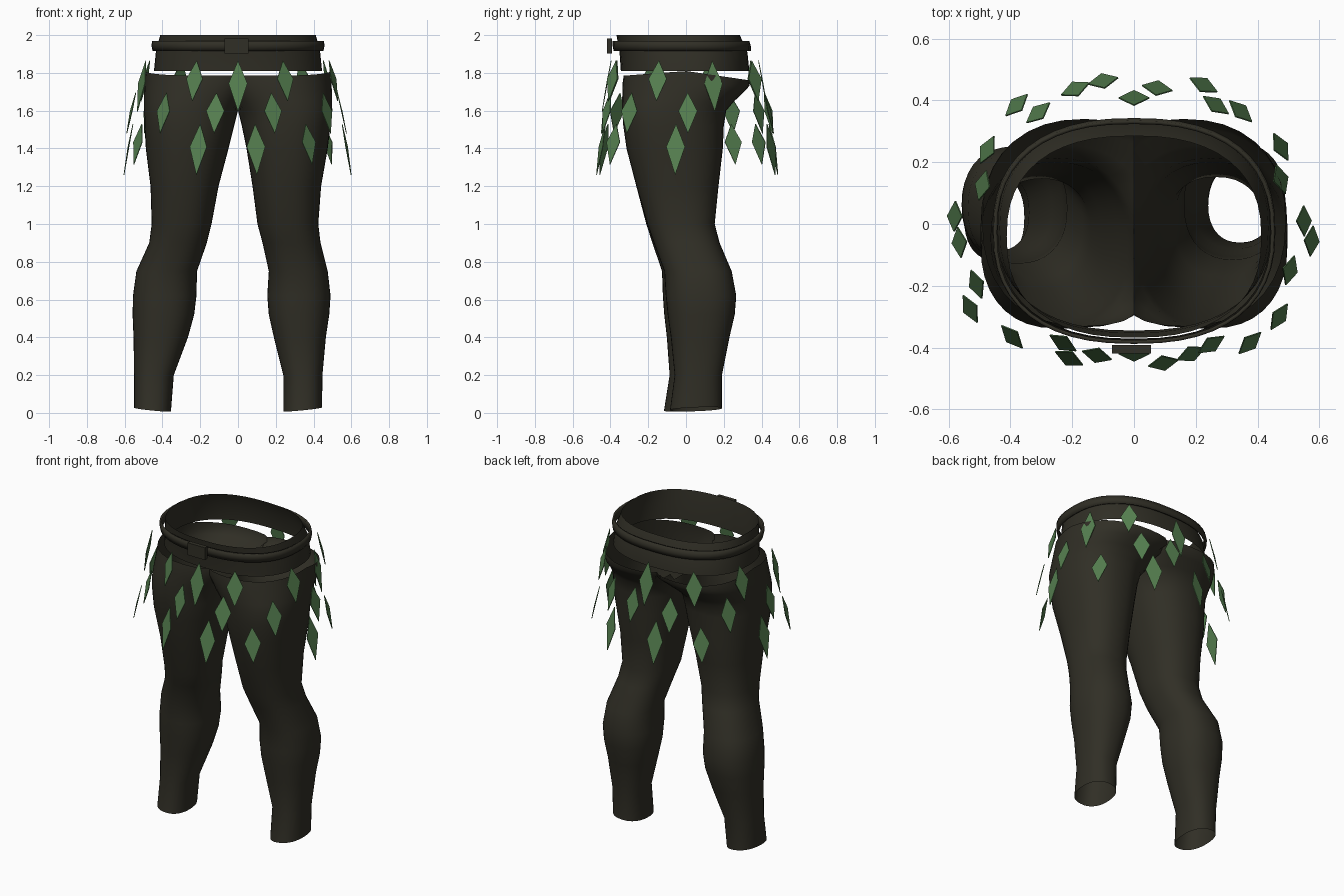
import bpy, bmesh, math
from mathutils import Vector

if "Cube" in bpy.data.objects:
    bpy.data.objects.remove(bpy.data.objects["Cube"])


def material(name, col):
    m = bpy.data.materials.new(name)
    m.diffuse_color = (*col, 1)
    m.use_nodes = True
    m.node_tree.nodes["Principled BSDF"].inputs["Base Color"].default_value = m.diffuse_color
    return m


CLOTH = material("dark olive cloth", (0.030, 0.028, 0.019))
LEAF = material("leaf green", (0.092, 0.214, 0.080))


def finish(name, bm, mat, smooth=True):
    me = bpy.data.meshes.new(name)
    bm.to_mesh(me)
    bm.free()
    me.materials.append(mat)
    ob = bpy.data.objects.new(name, me)
    bpy.context.collection.objects.link(ob)
    if smooth:
        bpy.ops.object.select_all(action='DESELECT')
        bpy.context.view_layer.objects.active = ob
        ob.select_set(True)
        bpy.ops.object.shade_smooth_by_angle(angle=math.radians(50))
    return ob


def section(x0, x1, y0, y1, n=36, p=2.3):
    """Superellipse outline filling the given x and y range."""
    pts = []
    for i in range(n):
        a = 2 * math.pi * i / n
        c, s = math.cos(a), math.sin(a)
        pts.append(((x0 + x1) / 2 + (x1 - x0) / 2 * math.copysign(abs(c) ** (2 / p), c),
                    (y0 + y1) / 2 + (y1 - y0) / 2 * math.copysign(abs(s) ** (2 / p), s)))
    return pts


def loft(bm, rings):
    vs = [[bm.verts.new(p) for p in r] for r in rings]
    n = len(vs[0])
    for a, b in zip(vs, vs[1:]):
        for i in range(n):
            j = (i + 1) % n
            bm.faces.new((a[i], a[j], b[j], b[i]))


# trousers: z, front y, back y, left inner/outer |x|, right inner/outer x
LEGS = [
    (0.02, -0.085, 0.190, 0.355, 0.550, 0.240, 0.445),
    (0.20, -0.060, 0.190, 0.340, 0.550, 0.240, 0.447),
    (0.40, -0.080, 0.230, 0.265, 0.553, 0.190, 0.465),
    (0.52, -0.097, 0.258, 0.232, 0.558, 0.163, 0.483),
    (0.62, -0.107, 0.266, 0.220, 0.556, 0.155, 0.490),
    (0.75, -0.115, 0.242, 0.217, 0.538, 0.163, 0.475),
    (0.90, -0.170, 0.178, 0.165, 0.470, 0.130, 0.437),
    (1.00, -0.205, 0.152, 0.140, 0.457, 0.103, 0.425),
    (1.20, -0.263, 0.172, 0.103, 0.463, 0.077, 0.440),
    (1.40, -0.315, 0.195, 0.050, 0.488, 0.045, 0.475),
    (1.52, -0.332, 0.200, 0.020, 0.495, 0.020, 0.490),
    (1.60, -0.338, 0.213, 0.000, 0.497, 0.000, 0.497),
    (1.65, -0.338, 0.255, -0.05, 0.497, -0.05, 0.497),
    (1.70, -0.337, 0.308, -0.10, 0.497, -0.10, 0.497),
    (1.75, -0.335, 0.335, -0.15, 0.495, -0.15, 0.495),
    (1.81, -0.330, 0.340, -0.17, 0.490, -0.17, 0.490),
]
bm = bmesh.new()
for side in (-1, 1):
    rings = []
    for z, y0, y1, li, lo, ri, ro in LEGS:
        xi, xo = (li, lo) if side < 0 else (ri, ro)
        dy = -0.032 * max(0, 1 - z / 1.2) if side < 0 else 0
        ring = []
        for x, y in section(xi, xo, y0 + dy, y1 + dy):
            h = z
            if z > 1.8:      # waist edge dips at front and back
                h -= 0.05 * max(0, y / 0.34) + 0.025 * max(0, -y / 0.33)
            elif z > 1.74:
                h -= 0.02 * max(0, y / 0.34)
            elif z < 0.1:    # slanted ankle hem
                h += 0.10 * (x - (xi + xo) / 2) + 0.04 * y - 0.003
            ring.append((side * max(x, 0), y, max(h, 0)))
        rings.append(ring)
    loft(bm, rings)
# open the pelvis between the legs and weld the centre seam
inner = [f for f in bm.faces if all(abs(v.co.x) < 1e-4 for v in f.verts)]
bmesh.ops.delete(bm, geom=inner, context='FACES')
bmesh.ops.remove_doubles(bm, verts=bm.verts, dist=0.0005)
bmesh.ops.recalc_face_normals(bm, faces=bm.faces)
finish("trousers", bm, CLOTH)


def band(name, levels, thick=0.0):
    bm = bmesh.new()
    loft(bm, [[(x, y, z) for x, y in section(-w, w, y0, y1, 48, 2.4)]
              for z, w, y0, y1 in levels])
    ob = finish(name, bm, CLOTH)
    if thick:
        mod = ob.modifiers.new("thickness", 'SOLIDIFY')
        mod.thickness = thick
    return ob


# waistband and belt
band("waistband", [(1.81, 0.445, -0.345, 0.335), (1.91, 0.435, -0.352, 0.325),
                   (2.00, 0.412, -0.368, 0.285)])
band("belt", [(1.915, 0.452, -0.383, 0.343), (1.942, 0.458, -0.388, 0.343),
              (1.970, 0.455, -0.388, 0.335)], 0.012)

# belt buckle
bm = bmesh.new()
bmesh.ops.create_cube(bm, size=1)
for v in bm.verts:
    v.co = Vector((v.co.x * 0.125 - 0.008, v.co.y * 0.027 - 0.405, v.co.z * 0.08 + 1.943))
finish("buckle", bm, CLOTH, False)

# skirt of hanging leaves, three rows: top height and (x, y) of each leaf
ROWS = {
    1.865: [(0, -.42), (.25, -.39), (.505, -.15), (.475, .145), (.345, .365),
            (0, .408), (-.31, .36), (-.49, .125), (-.51, -.195), (-.23, -.385)],
    1.695: [(-.12, -.425), (-.395, -.365), (-.565, -.06), (-.475, .24), (-.19, .437),
            (.075, .44), (.265, .385), (.55, .01), (.47, -.30), (.185, -.42)],
    1.530: [(-.21, -.435), (-.53, -.275), (-.58, .025), (-.38, .385), (-.10, .463),
            (.225, .45), (.475, .25), (.575, -.055), (.375, -.385), (.095, -.45)],
}
LONG = {(0, -.42), (.475, .145), (0, .408), (-.21, -.435), (.095, -.45), (.575, -.055),
        (-.10, .463), (-.51, -.195), (.225, .45), (-.58, .025)}
bm = bmesh.new()
for top, spots in ROWS.items():
    for x, y in spots:
        length = 0.27 if (x, y) in LONG else 0.215
        out = Vector((x, y, 0)).normalized()
        side = Vector((-out.y, out.x, 0)) * 0.05
        up = Vector((0, 0, length / 2))
        c = Vector((x, y, top - length / 2))
        mid = c + up * 0.1
        bm.faces.new([bm.verts.new(p) for p in
                      (c + up - out * 0.024, mid - side, c - up + out * 0.024, mid + side)])
leaves = finish("leaf_skirt", bm, LEAF, False)
mod = leaves.modifiers.new("thickness", 'SOLIDIFY')
mod.thickness = 0.004
mod.offset = 0
